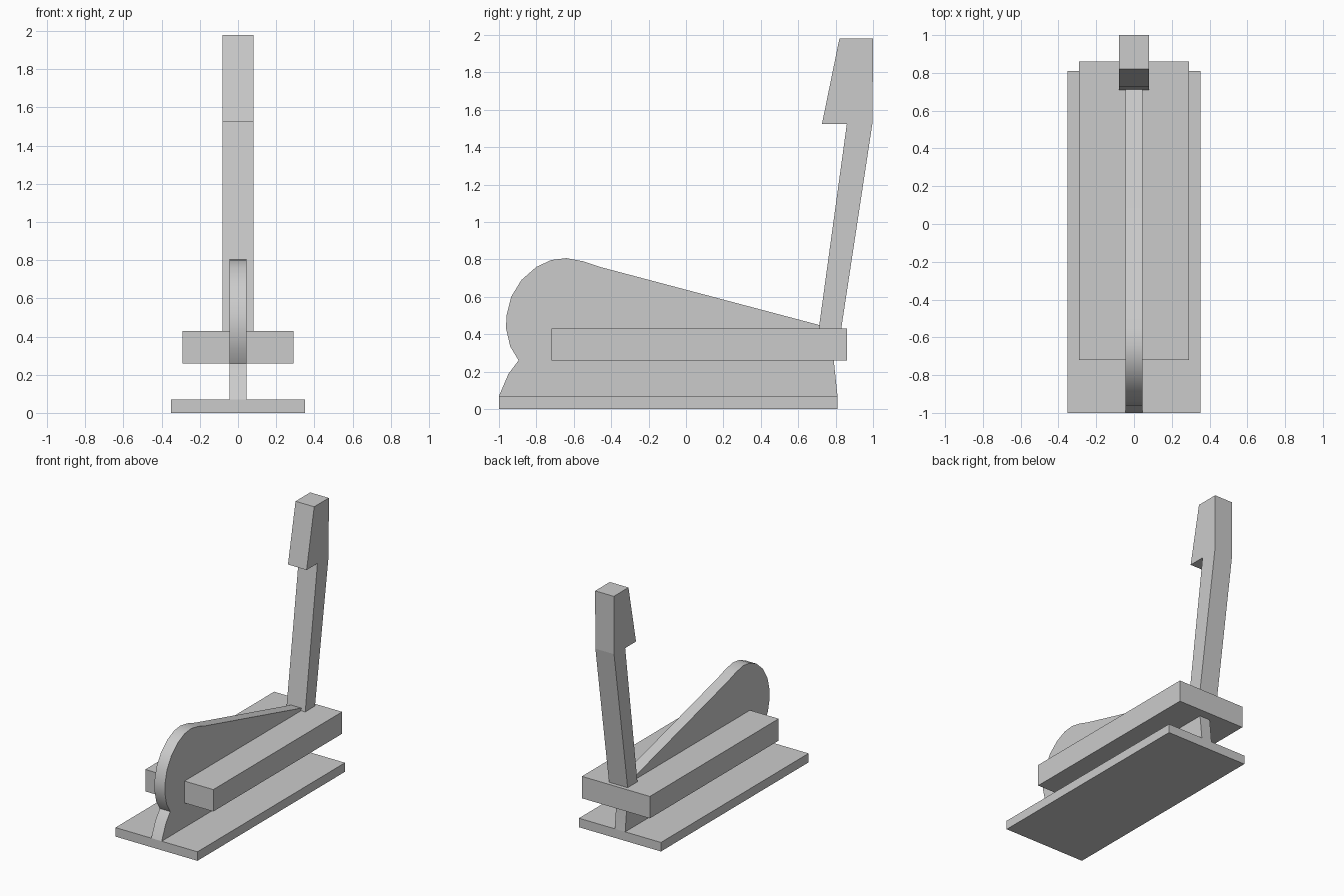
import bpy
import bmesh
import math

cube = bpy.data.objects.get("Cube")
if cube:
    bpy.data.objects.remove(cube, do_unlink=True)

grey = bpy.data.materials.new("plain_grey")
grey.use_nodes = True
colour = (0.6, 0.6, 0.6, 1)
grey.diffuse_color = colour
grey.node_tree.nodes["Principled BSDF"].inputs["Base Color"].default_value = colour


def extrude_profile(name, points, half_width, smooth=False):
    """Extrude a (y, z) side outline symmetrically along x."""
    bm = bmesh.new()
    face = bm.faces.new([bm.verts.new((-half_width, y, z)) for y, z in points])
    result = bmesh.ops.extrude_face_region(bm, geom=[face])
    verts = [v for v in result["geom"] if isinstance(v, bmesh.types.BMVert)]
    bmesh.ops.translate(bm, verts=verts, vec=(2 * half_width, 0, 0))
    bmesh.ops.recalc_face_normals(bm, faces=bm.faces)
    mesh = bpy.data.meshes.new(name)
    bm.to_mesh(mesh)
    bm.free()
    mesh.materials.append(grey)
    obj = bpy.data.objects.new(name, mesh)
    bpy.context.collection.objects.link(obj)
    if smooth:
        bpy.ops.object.select_all(action="DESELECT")
        obj.select_set(True)
        bpy.context.view_layer.objects.active = obj
        bpy.ops.object.shade_smooth_by_angle(angle=math.radians(35))
    return obj


def slab(name, y0, y1, z0, z1, half_width):
    return extrude_profile(name, [(y0, z0), (y1, z0), (y1, z1), (y0, z1)], half_width)


# Flat base and the wide bar above it
slab("base_plate", -1.0, 0.81, 0.0, 0.07, 0.352)
slab("cross_bar", -0.72, 0.86, 0.26, 0.43, 0.292)

# Thin upright web with a rounded nose and a sloping top
extrude_profile("centre_web", [
    (-1.0, 0.07), (0.81, 0.07), (0.79, 0.26), (0.79, 0.43), (0.71, 0.45),
    (-0.46, 0.76), (-0.55, 0.79), (-0.64, 0.807), (-0.72, 0.797),
    (-0.80, 0.76), (-0.88, 0.69), (-0.935, 0.60), (-0.96, 0.50),
    (-0.962, 0.43), (-0.94, 0.335), (-0.895, 0.26), (-0.95, 0.187),
], 0.045, smooth=True)

# Leaning post with a hooked, wedge-shaped head
extrude_profile("hooked_post", [
    (0.71, 0.43), (0.83, 0.43), (0.997, 1.53), (1.0, 1.98),
    (0.82, 1.98), (0.727, 1.525), (0.86, 1.525),
], 0.08)
